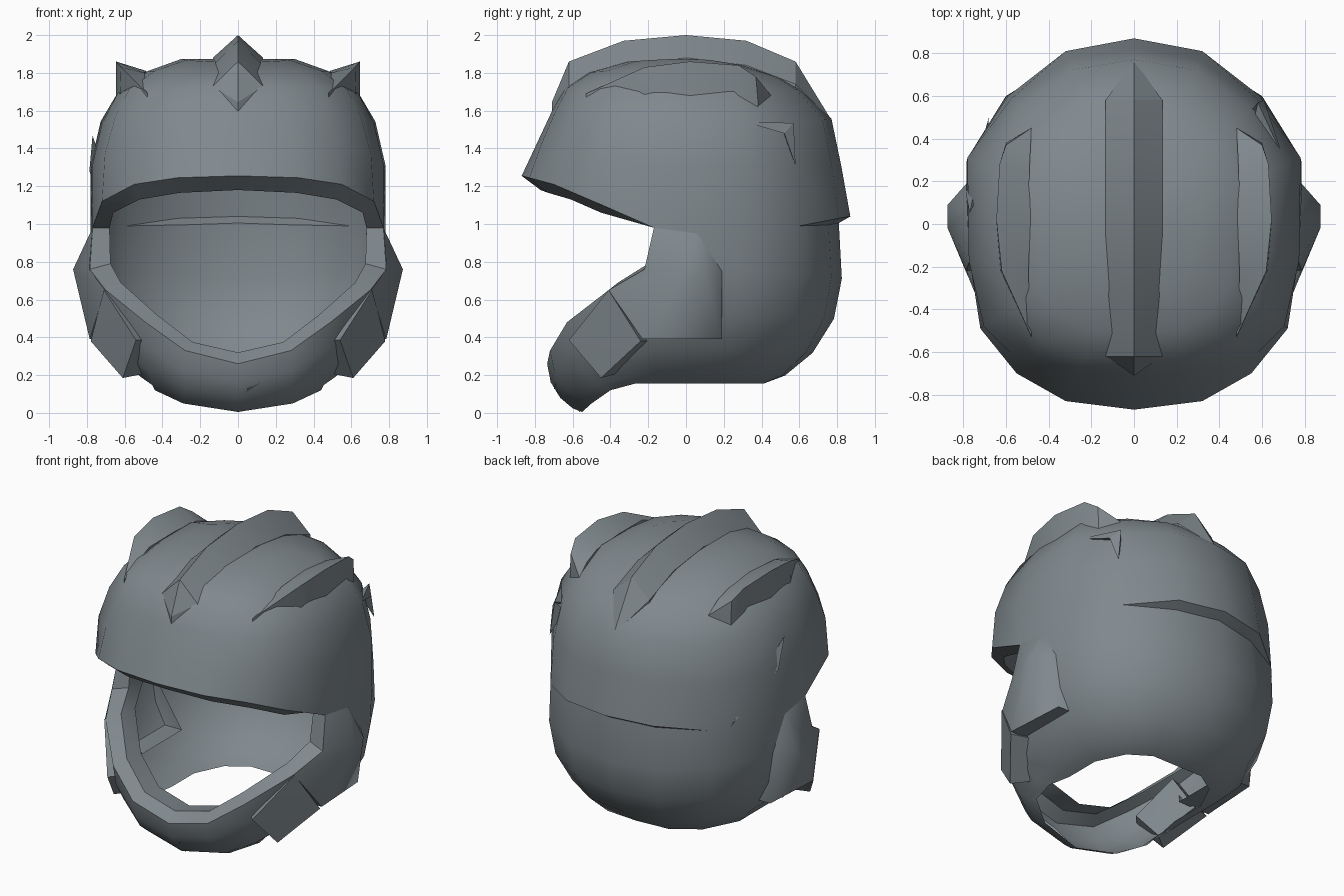
import bpy, bmesh, math
from mathutils import Vector as V

if "Cube" in bpy.data.objects:
    bpy.data.objects.remove(bpy.data.objects["Cube"])

grey = bpy.data.materials.new("steel grey")
grey.diffuse_color = (0.215, 0.25, 0.27, 1)
grey.use_nodes = True
grey.node_tree.nodes["Principled BSDF"].inputs["Base Color"].default_value = grey.diffuse_color


def finish(name, bm, mirror=False, angle=35):
    bmesh.ops.remove_doubles(bm, verts=bm.verts[:], dist=0.0005)
    me = bpy.data.meshes.new(name)
    bm.to_mesh(me)
    bm.free()
    ob = bpy.data.objects.new(name, me)
    bpy.context.collection.objects.link(ob)
    me.materials.append(grey)
    bpy.ops.object.select_all(action='DESELECT')
    ob.select_set(True)
    bpy.context.view_layer.objects.active = ob
    if mirror:
        ob.modifiers.new("mirror", 'MIRROR').merge_threshold = 0.002
    bpy.ops.object.convert(target='MESH')
    bpy.ops.object.shade_smooth_by_angle(angle=math.radians(angle))
    return ob


def loft(bm, rows):
    grid = [[bm.verts.new(p) for p in row] for row in rows]
    for r, s in zip(grid, grid[1:]):
        for i in range(len(r) - 1):
            bm.faces.new((r[i], s[i], s[i + 1], r[i + 1]))


def hull(name, pts, mirror=True):
    bm = bmesh.new()
    vs = [bm.verts.new(p) for p in pts]
    bmesh.ops.convex_hull(bm, input=vs)
    bmesh.ops.recalc_face_normals(bm, faces=bm.faces[:])
    return finish(name, bm, mirror, angle=20)


# Shell guide lines on the right half, front to back: brim, lip level, neck hole
rim = [V(p) for p in ((0, -.87, 1.255), (.32, -.83, 1.245), (.55, -.70, 1.21),
                      (.72, -.49, 1.12), (.77, -.17, .98), (.78, .31, 1.0),
                      (.59, .60, .99), (.32, .81, 1.03), (0, .87, 1.04))]
lip = [V(p) for p in ((0, -.735, .26), (.28, -.72, .33), (.49, -.63, .48),
                      (.70, -.41, .65), (.785, -.22, .76), (.785, .29, .76),
                      (.60, .60, .74), (.32, .77, .72), (0, .825, .71))]
neck = [V(p) for p in ((0, -.55, 0.005), (.29, -.5, .05), (.44, -.4, .12),
                       (.45, -.27, .155), (.42, -.11, .155), (.42, .13, .155),
                       (.33, .32, .155), (.19, .41, .155), (0, .41, .155))]

# Dome profiles (radius, height fractions) for the front, side and back
front = ((0, 1), (.37, .97), (.60, .88), (.74, .75), (.82, .54), (.91, .27), (1, 0))
side = ((0, 1), (.39, 1.0), (.62, .93), (.83, .80), (.94, .62), (1.01, .36), (1, 0))
back = ((0, 1), (.37, .95), (.58, .88), (.70, .81), (.885, .62), (.945, .32), (1, 0))


def dome_point(p, k):
    c = p.y / math.hypot(p.x, p.y)
    end, w = V(back[k] if c > 0 else front[k]), c * c
    r, h = V(side[k]) * (1 - w) + end * w
    return V((p.x * r, p.y * r, p.z + (1.875 - p.z) * h))


bm = bmesh.new()
loft(bm, [[dome_point(p, k) for p in rim] for k in range(7)])
# Ledge under the rear ridge, then the cheek and back wall
tuck = [p if i < 7 else V((p.x * .93, p.y * .93, p.z - .035)) for i, p in enumerate(rim)]
loft(bm, [rim[4:], tuck[4:], lip[4:]])
# Jaw and lower back curl in to the neck hole
rows = []
for j in range(5):
    a = math.pi / 2 * j / 4
    c, s = max(math.cos(a), 0) ** 1.35, math.sin(a)
    rows.append([V((n.x + (l.x - n.x) * c, n.y + (l.y - n.y) * c, l.z + (n.z - l.z) * s))
                 for l, n in zip(lip, neck)])
loft(bm, rows)
finish("helmet_shell", bm, True, 40)

# Thick frame turned in around the face opening
inner = [V(p) for p in ((0, -.77, 1.18), (.31, -.73, 1.165), (.52, -.61, 1.13),
                        (.66, -.45, 1.06), (.68, -.17, .98), (.675, -.20, .79),
                        (.62, -.36, .69), (.43, -.57, .52), (.24, -.65, .375),
                        (0, -.67, .32))]
bm = bmesh.new()
loft(bm, [rim[:5] + lip[4::-1], inner, [p + V((0, .15, .02 if p.z > .9 else -.02)) for p in inner]])
finish("opening_frame", bm, True, 30)


# Raised crests: each section runs over the ridge, with skirts sunk in the shell
def crest(name, sections, mirror):
    bm = bmesh.new()
    down = V((0, 0, -.09))
    loft(bm, [[V(s[0]) + down] + [V(p) for p in s] + [V(s[2]) + down] for s in sections])
    bmesh.ops.recalc_face_normals(bm, faces=bm.faces[:])
    return finish(name, bm, mirror, angle=20)


mid = [[(0, -.71, 1.645)] * 3]
for y, top, foot in ((-.62, 1.86, 1.73), (-.33, 1.97, 1.84), (0, 2.0, 1.88),
                     (.32, 1.97, 1.84), (.58, 1.86, 1.74)):
    mid.append([(-.133, y, foot), (0, y, top), (.133, y, foot)])
mid.append([(0, .77, 1.55)] * 3)
crest("centre_crest", mid, False)

crest("side_crest", [
    [(.48, -.53, 1.69)] * 3,
    [(.495, -.24, 1.80), (.62, -.22, 1.83), (.625, -.22, 1.68)],
    [(.485, .02, 1.81), (.645, .02, 1.86), (.645, .02, 1.70)],
    [(.49, .25, 1.79), (.63, .28, 1.84), (.63, .28, 1.68)],
    [(.485, .36, 1.75), (.60, .37, 1.78), (.60, .38, 1.66)],
    [(.48, .45, 1.68)] * 3], True)

# Ear pods: fan of faces from a short ridge, closed below
bm = bmesh.new()
q = {k: bm.verts.new(p) for k, p in dict(
    a=(.77, -.17, .98), b=(.787, -.22, .76), c=(.705, -.41, .65), d=(.785, -.23, .39),
    e=(.76, .19, .39), f=(.785, .19, .75), g=(.78, .06, .95), p=(.873, -.02, .76),
    r=(.873, .09, .76), m=(.55, -.23, .39), n=(.55, .19, .39)).items()}
for face in ("abp", "bcp", "cdp", "derp", "efr", "fgr", "gapr", "dmne", "enf", "dcm"):
    bm.faces.new([q[k] for k in face])
bmesh.ops.recalc_face_normals(bm, faces=bm.faces[:])
finish("ear_pod", bm, True, 50)

# Jaw plates
plate = [V(p) for p in ((.71, -.41, .65), (.78, -.24, .38), (.61, -.45, .185), (.54, -.62, .385))]
hull("jaw_plate", plate + [V((p.x * .84, p.y * .84, .38 + (p.z - .38) * .9)) for p in plate])

# Small rear fins, different on each side
hub, notch = (.58, .57, 1.535), (.63, .52, 1.48)
hull("right_rear_fin_front", [(.70, .31, 1.54), hub, notch, (.56, .48, 1.5)], False)
hull("right_rear_fin_lower", [(.61, .58, 1.31), hub, notch, (.54, .52, 1.47)], False)
hull("left_rear_fin", [(-.68, .50, 1.0), (-.77, .05, 1.47), (-.787, .14, 1.28),
                       (-.70, .2, 1.25)], False)

# Chin blade on one side
hull("chin_blade", [(0, -.56, .003), (.27, -.67, .225), (.05, -.70, .13), (.12, -.6, .12)], False)
